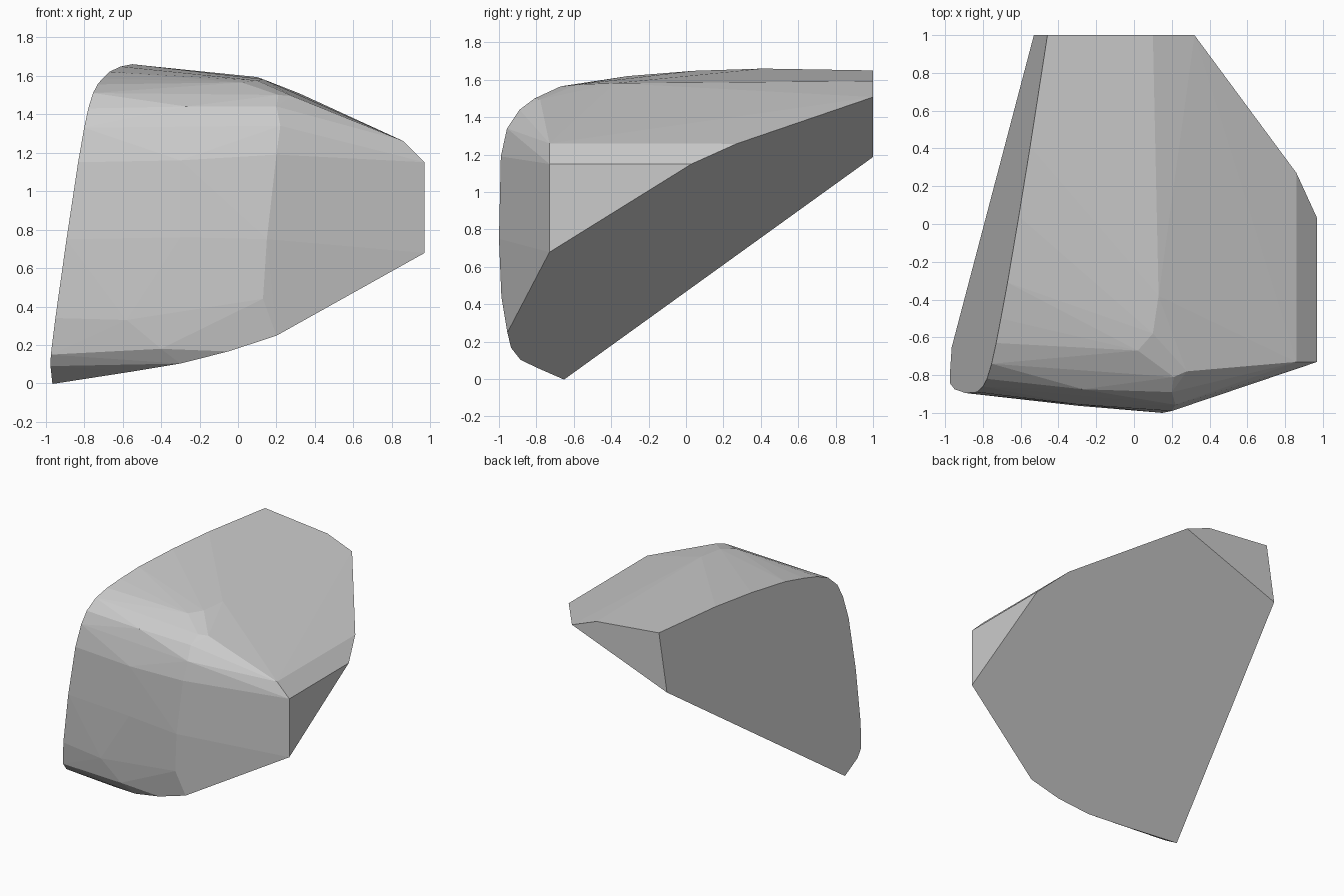
import bpy, bmesh, math

# Flat sides of the block
def on_left(y, z):
    return (-0.862 + 0.158 * y + 0.149 * z, y, z)

def on_base(x, y):
    return (x, y, 0.766 + 0.377 * x + 0.621 * y)

# Rounded outline of the left side (y, z), from the low tip up and to the back
left = [(-0.80, 0.09), (-0.845, 0.15), (-0.875, 0.34), (-0.895, 0.75), (-0.89, 1.15),
        (-0.86, 1.33), (-0.82, 1.43), (-0.74, 1.51), (-0.63, 1.555), (-0.5, 1.585),
        (-0.31, 1.62), (0.04, 1.648), (0.41, 1.66), (1.0, 1.65)]

# Outline of the sloping base (x, y)
base = [(-0.965, -0.652), (-0.55, -0.80), (-0.3, -0.885), (-0.05, -0.935), (0.2, -0.955),
        (0.97, -0.73), (0.97, 0.03), (0.86, 0.27), (0.32, 1.0), (-0.53, 1.0)]

# Bulging front, rounded brow, top ridge and right end
body = [(-0.4, -0.925, 0.18), (-0.58, -0.925, 0.33), (0.13, -0.987, 0.44),
        (-0.3, -0.962, 0.76), (0.15, -1.0, 0.75), (-0.3, -0.955, 1.16), (0.2, -0.99, 1.19),
        (0.22, -0.957, 1.34), (-0.27, -0.875, 1.44), (0.2, -0.89, 1.44),
        (0.21, -0.81, 1.5), (0.28, -0.78, 1.495), (0.02, -0.67, 1.565),
        (0.1, -0.58, 1.575), (0.13, -0.38, 1.582), (0.1, 1.0, 1.593),
        (0.97, -0.73, 1.15), (0.86, -0.73, 1.26)]

points = [on_left(*p) for p in left] + [on_base(*p) for p in base] + body

# Wrap the outlines in one convex block
bm = bmesh.new()
for p in points:
    bm.verts.new(p)
hull = bmesh.ops.convex_hull(bm, input=bm.verts[:])
inner = {g for g in hull["geom_interior"] + hull["geom_unused"]
         if isinstance(g, bmesh.types.BMVert)}
bmesh.ops.delete(bm, geom=list(inner), context='VERTS')
bmesh.ops.dissolve_limit(bm, angle_limit=math.radians(1.0),
                         verts=bm.verts[:], edges=bm.edges[:])
bmesh.ops.recalc_face_normals(bm, faces=bm.faces[:])

mesh = bpy.data.meshes.new("faceted_block")
bm.to_mesh(mesh)
bm.free()
block = bpy.data.objects.new("faceted_block", mesh)
bpy.context.collection.objects.link(block)

grey = bpy.data.materials.new("stone grey")
grey.diffuse_color = (0.6, 0.6, 0.6, 1)
mesh.materials.append(grey)
